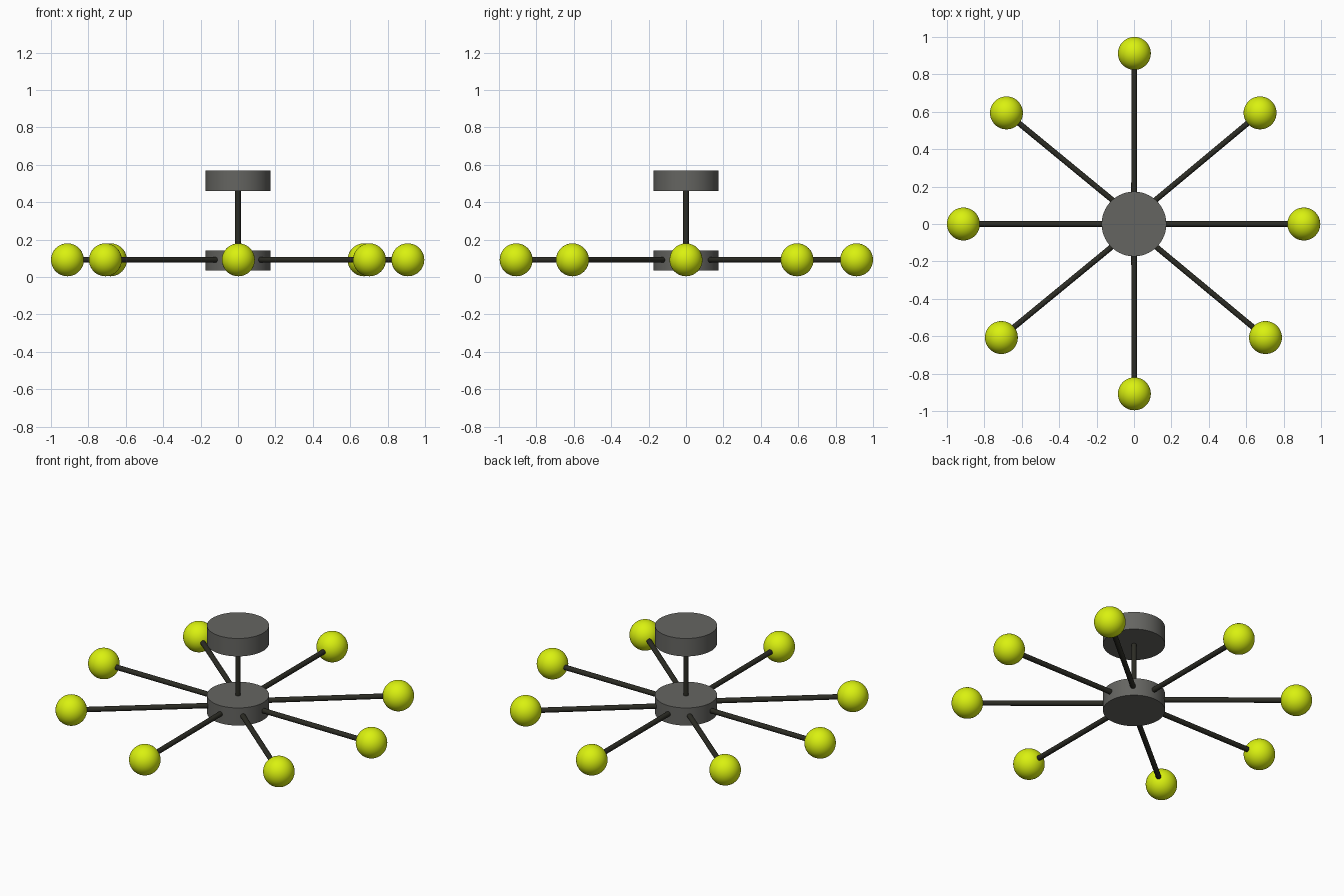
import bpy
from mathutils import Vector

if "Cube" in bpy.data.objects:
    bpy.data.objects.remove(bpy.data.objects["Cube"])

def material(name, color):
    m = bpy.data.materials.new(name)
    m.diffuse_color = (*color, 1)
    m.use_nodes = True
    m.node_tree.nodes["Principled BSDF"].inputs["Base Color"].default_value = m.diffuse_color
    return m

GREY = material("grey_metal", (0.13, 0.13, 0.12))
DARK = material("dark_rod", (0.025, 0.025, 0.018))
LIME = material("lime_glass", (0.70, 0.88, 0.005))

def finish(name, mat):
    ob = bpy.context.object
    ob.name = name
    ob.data.materials.append(mat)
    bpy.ops.object.shade_smooth_by_angle()
    return ob

def rod(name, a, b, radius, mat, sides=32):
    a, b = Vector(a), Vector(b)
    d = b - a
    bpy.ops.mesh.primitive_cylinder_add(
        vertices=sides, radius=radius, depth=d.length, location=(a + b) / 2,
        rotation=d.to_track_quat('Z', 'Y').to_euler())
    return finish(name, mat)

# Ceiling canopy, stem and central hub
rod("ceiling_canopy", (0, 0, 0.46), (0, 0, 0.57), 0.173, GREY, 64)
rod("stem", (0, 0, 0.12), (0, 0, 0.48), 0.015, DARK)
rod("hub", (0, 0, 0.035), (0, 0, 0.143), 0.173, GREY, 64)

# Arms with globe bulbs: (bulb centre x, y, arm start x, y)
Z, R = 0.092, 0.088
arms = [
    (0.908, 0, 0.1, 0), (-0.912, 0, -0.1, 0),
    (0.002, 0.912, 0, 0.1), (0.002, -0.908, 0, -0.1),
    (0.674, 0.594, 0.08, 0.099), (-0.682, 0.594, -0.08, 0.099),
    (0.703, -0.607, 0.08, -0.09), (-0.709, -0.607, -0.08, -0.09),
]
for i, (x, y, sx, sy) in enumerate(arms, 1):
    tip, start = Vector((x, y, Z)), Vector((sx, sy, Z))
    end = tip - (tip - start).normalized() * 0.06
    rod(f"arm_{i}", start, end, 0.015, DARK)
    bpy.ops.mesh.primitive_uv_sphere_add(segments=48, ring_count=24, radius=R, location=tip)
    finish(f"globe_bulb_{i}", LIME)
